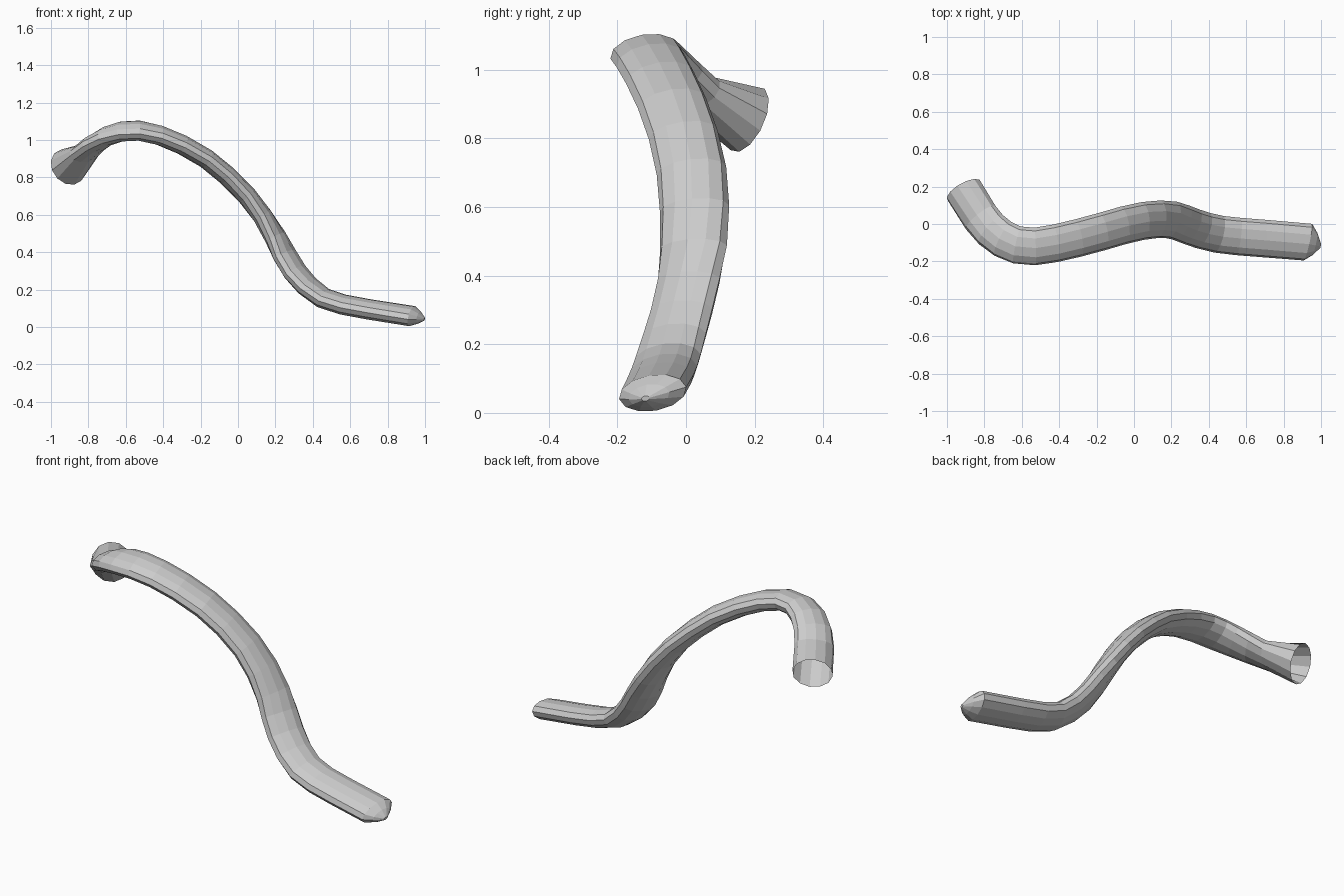
import bpy, bmesh
from math import sin, cos, tau, radians
from mathutils import Vector, Matrix

if "Cube" in bpy.data.objects:
    bpy.data.objects.remove(bpy.data.objects["Cube"])

SIDES = 12
# Centre line from the open flared end to the capped tip
PATH = [Vector(p) for p in [
    (-.91, .18, .855), (-.82, .035, .93), (-.765, -.03, .98), (-.70, -.08, 1.02),
    (-.625, -.112, 1.045), (-.53, -.12, 1.05), (-.42, -.103, 1.025), (-.30, -.075, .975),
    (-.17, -.04, .90), (-.06, -.008, .81), (.045, .016, .705), (.13, .025, .595),
    (.20, .022, .48), (.25, .008, .385), (.305, -.013, .295), (.37, -.035, .22),
    (.455, -.055, .155), (.56, -.067, .12), (.70, -.078, .094), (.93, -.097, .058)]]


def frame(tangent, tilt):
    # Width axis stays near level, rolled slightly about the tangent
    t = tangent.normalized()
    s = Vector((0, 0, 1)).cross(t).normalized()
    s = Matrix.Rotation(radians(tilt), 3, t) @ s
    return s, t.cross(s)


bm = bmesh.new()


def ring(c, s, n, w, h):
    return [bm.verts.new(c + s * w * cos(tau * i / SIDES) + n * h * sin(tau * i / SIDES))
            for i in range(SIDES)]


rings = []
last = len(PATH) - 1
for i, c in enumerate(PATH):
    t = PATH[min(i + 1, last)] - PATH[max(i - 1, 0)]
    w, h = .102, .053
    if i == 0:                       # round open mouth
        t = Vector((.46, -.80, .38))
        w, h = .103, .103
    if i == last:
        t = Vector((1, -.2, -.18))
    s, n = frame(t, 10)
    rings.append(ring(c, s, n, w, h))

# Blunt pointed cap
rings.append(ring(Vector((.967, -.108, .05)), s, n, .062, .033))
rings.append(ring(Vector((.997, -.118, .042)), s, n, .012, .008))

for a, b in zip(rings, rings[1:]):
    for j in range(SIDES):
        k = (j + 1) % SIDES
        bm.faces.new((a[j], a[k], b[k], b[j]))
bm.faces.new(rings[-1])
bmesh.ops.recalc_face_normals(bm, faces=bm.faces)

mesh = bpy.data.meshes.new("curved_tube")
bm.to_mesh(mesh)
bm.free()
obj = bpy.data.objects.new("curved_tube", mesh)
bpy.context.collection.objects.link(obj)
